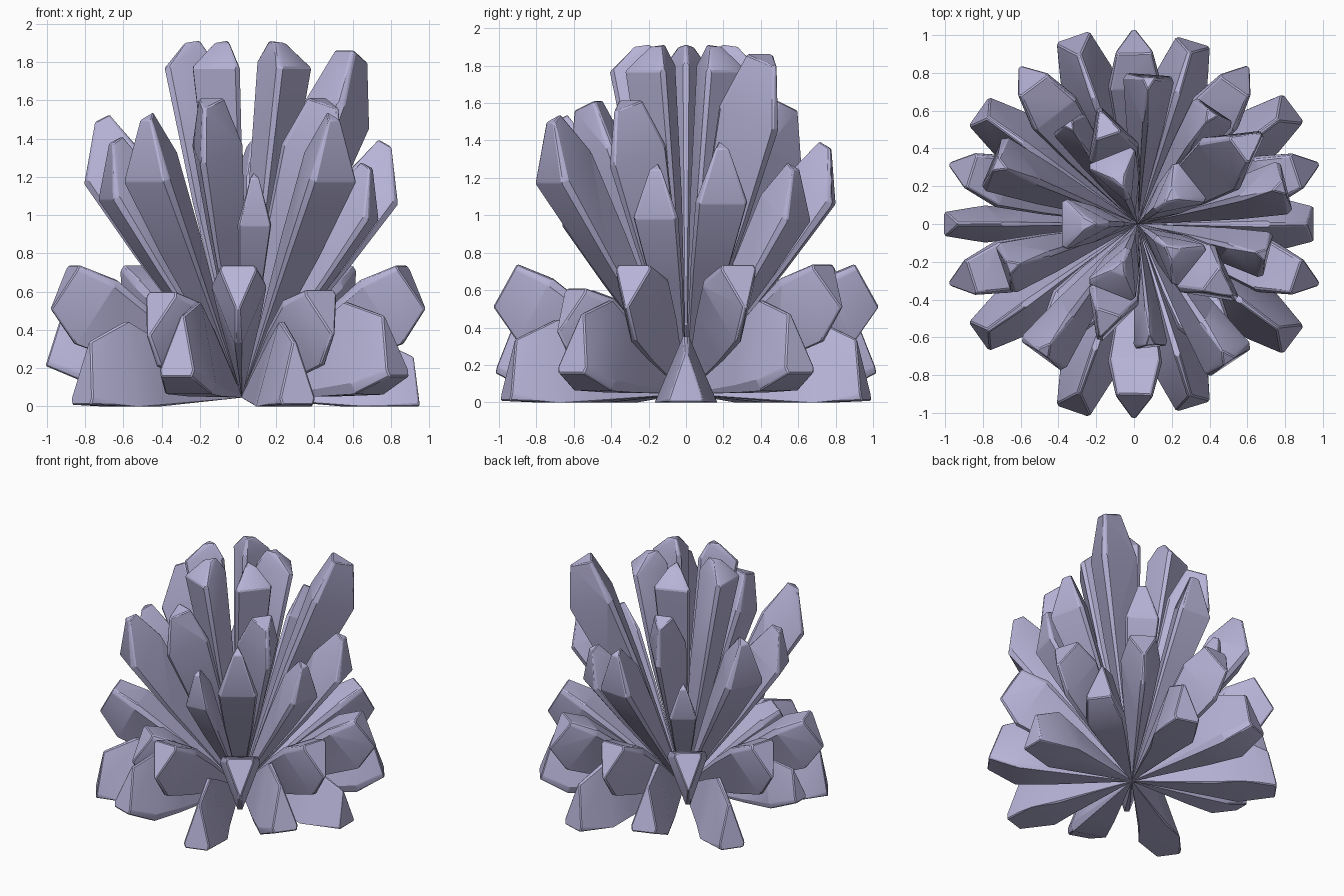
import bpy, bmesh, math
from mathutils import Vector

if "Cube" in bpy.data.objects:
    bpy.data.objects.remove(bpy.data.objects["Cube"])

BASE = Vector((0.02, 0, 0.05))
CUT = 0.10   # how far each corner of the three-sided section is trimmed


def section(flip):
    """Three-sided unit section with trimmed corners; ridge up, or ridge down when flipped."""
    f = -1 if flip else 1
    tri = [Vector((0, 0.58 * f)), Vector((-0.55, -0.44 * f)), Vector((0.55, -0.44 * f))]
    pts = []
    for i in range(3):
        for j in (i - 1, (i + 1) % 3):
            pts.append(tri[i].lerp(tri[j], CUT))
    return pts


def crystal(name, end, w, h, flip, shoulder, blunt, shift):
    """Shard from the shared root to a faceted tip; shift moves the tip up (+) or down (-)."""
    axis = Vector(end) - BASE
    d = axis.normalized()
    side = d.cross(Vector((0, 0, 1))).normalized()
    up = side.cross(d)
    bm = bmesh.new()
    for t, s, o in ((0, 0.02, 0), (0.55, 0.73, 0), (shoulder, 1, 0), (1, blunt, shift)):
        for p in section(flip):
            co = BASE + axis * t + side * (p.x * s * w) + up * ((p.y * s + o) * h)
            co.z = max(co.z, 0)
            bm.verts.new(co)
    bmesh.ops.convex_hull(bm, input=bm.verts)
    bmesh.ops.delete(bm, geom=[v for v in bm.verts if not v.link_faces], context='VERTS')
    # soften the edges of the tip
    far = [e for e in bm.edges if len(e.link_faces) == 2 and e.calc_face_angle(0) > 0.4
           and all((v.co - BASE).dot(d) > axis.length * 0.7 for v in e.verts)]
    bmesh.ops.bevel(bm, geom=far, offset=0.007, segments=1, affect='EDGES', clamp_overlap=True)
    bmesh.ops.recalc_face_normals(bm, faces=bm.faces)
    me = bpy.data.meshes.new(name)
    bm.to_mesh(me)
    bm.free()
    me.materials.append(mat)
    ob = bpy.data.objects.new(name, me)
    bpy.context.collection.objects.link(ob)
    # blend the trimmed corners so ridges look rounded
    bpy.context.view_layer.objects.active = ob
    ob.select_set(True)
    bpy.ops.object.shade_smooth_by_angle(angle=math.radians(25))
    ob.select_set(False)


mat = bpy.data.materials.new("lilac_crystal")
mat.diffuse_color = (0.47, 0.45, 0.68, 1)
mat.use_nodes = True
mat.node_tree.nodes["Principled BSDF"].inputs["Base Color"].default_value = mat.diffuse_color

# lowest ring: ridge up, alternating low and raised shards
for k in range(10):
    a = k * math.tau / 10
    r = {0: 0.93, 5: 0.96}.get(k, 0.98)
    z = {0: 0.16, 5: 0.36}.get(k, 0.22 if k % 2 == 0 else 0.36)
    wide = 0.20 if k == 5 else 0.29
    high = {0: 0.46, 5: 0.40}.get(k, 0.55)
    crystal("ground_crystal", (r * math.cos(a), r * math.sin(a), z),
            wide, high, False, 0.79, 0.66, -0.1)

# second ring: ridge down
for k in range(10):
    a = math.radians(18 + 36 * k)
    r, z = {6: (0.75, 0.46), 8: (0.80, 0.47)}.get(k, (0.98, 0.60))
    crystal("low_crystal", (r * math.cos(a), r * math.sin(a), z),
            0.29, 0.42, True, 0.82, 0.68, 0.08)

# middle shards: axis end, width, depth, ridge down?
MIDDLE = [
    (-0.17, -0.57, 1.57, 0.28, 0.32, True), (-0.17, 0.57, 1.57, 0.28, 0.32, True),
    (0.50, -0.36, 1.57, 0.31, 0.34, True), (0.65, 0.46, 1.81, 0.34, 0.36, True),
    (-0.50, -0.71, 1.48, 0.29, 0.34, False), (0.52, -0.75, 1.48, 0.29, 0.34, False),
    (-0.76, 0.33, 1.47, 0.31, 0.34, False), (-0.69, -0.24, 1.36, 0.28, 0.32, False),
    (0.82, 0.20, 1.34, 0.29, 0.32, False), (0.72, -0.17, 1.23, 0.25, 0.28, False),
    (0.43, 0.61, 1.23, 0.25, 0.30, False), (0.08, 0.80, 1.34, 0.27, 0.32, False),
    (0.09, -0.66, 1.18, 0.18, 0.26, False), (-0.36, 0.55, 1.10, 0.20, 0.24, False),
]
for x, y, z, w, h, flip in MIDDLE:
    crystal("middle_crystal", (x, y, z), w, h, flip, 0.84, 0.5 if flip else 0.25,
            0.15 if flip else 0.2)

# tall central ring
for k in range(5):
    a = math.radians(36 + 72 * k)
    crystal("tall_crystal", (0.28 * math.cos(a), 0.28 * math.sin(a), 1.90),
            0.27, 0.28, False, 0.94, 0.3, 0.14)
